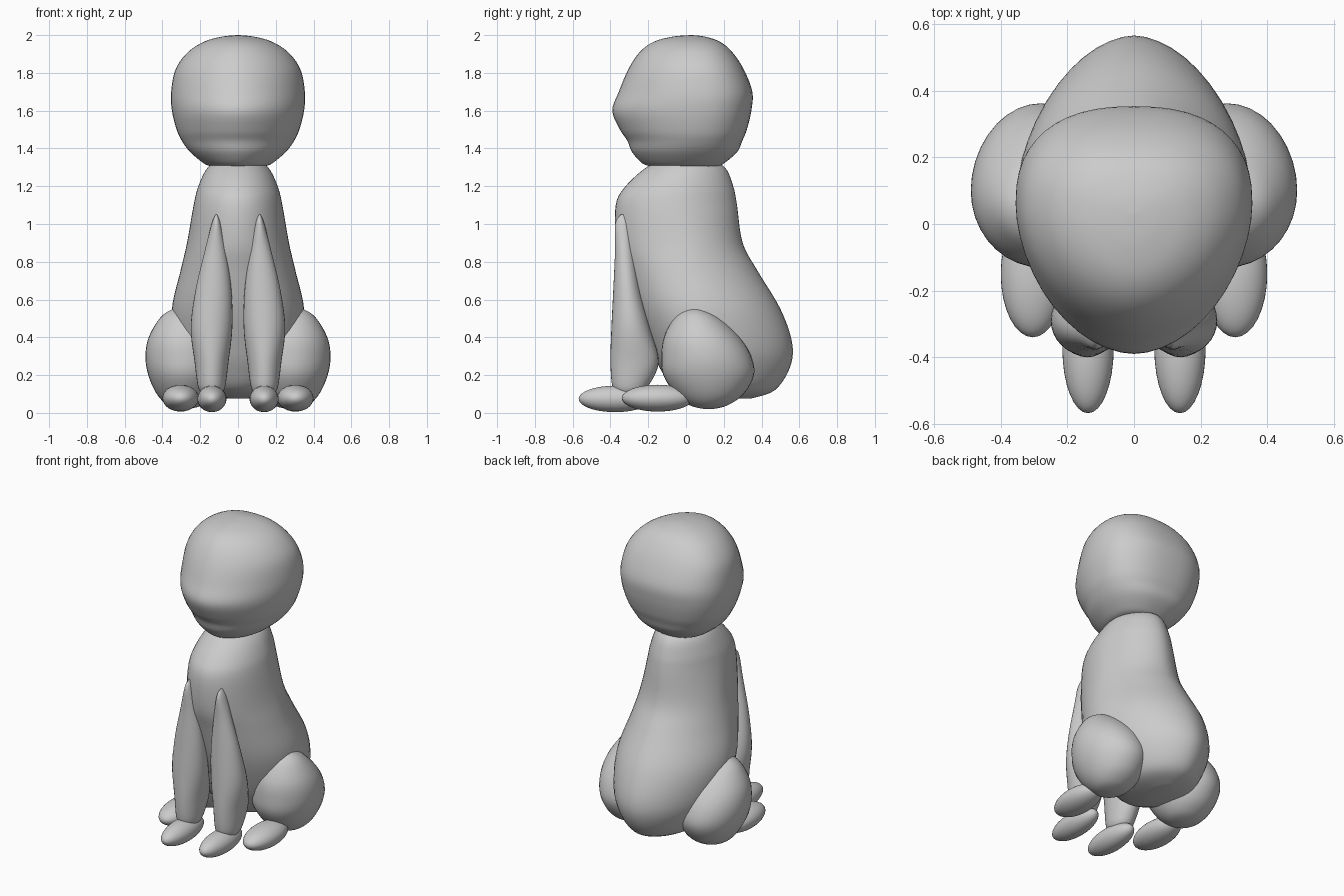
import bpy, bmesh, math

grey = bpy.data.materials.new("light grey")
grey.diffuse_color = (0.6, 0.6, 0.6, 1)


def finish(name, bm):
    bmesh.ops.recalc_face_normals(bm, faces=bm.faces)
    for f in bm.faces:
        f.smooth = True
    me = bpy.data.meshes.new(name)
    bm.to_mesh(me)
    bm.free()
    me.materials.append(grey)
    ob = bpy.data.objects.new(name, me)
    bpy.context.collection.objects.link(ob)
    return ob


def refine(rows, steps):
    """Catmull-Rom interpolation through the profile rows."""
    out = []
    for i in range(len(rows) - 1):
        a, b, c, d = (rows[max(i - 1, 0)], rows[i], rows[i + 1],
                      rows[min(i + 2, len(rows) - 1)])
        for s in range(steps):
            t = s / steps
            out.append([0.5 * (2 * q + (r - p) * t + (2 * p - 5 * q + 4 * r - w) * t * t
                               + (3 * q - p - 3 * r + w) * t ** 3)
                        for p, q, r, w in zip(a, b, c, d)])
    return out + [list(rows[-1])]


def loft(name, rows, cx=0, side=1, front_pow=2.0, back_pow=2.0, n=48, steps=5):
    """Rows are (z, half width, front y, widest y, back y[, x shift])."""
    bm = bmesh.new()
    rings = []
    for r in refine(rows, steps):
        z, rx, yf, yw, yb = r[:5]
        x0 = cx + (r[5] if len(r) > 5 else 0)
        ring = []
        for k in range(n):
            a = 2 * math.pi * k / n
            c, s = math.cos(a), math.sin(a)
            e = 2 / (back_pow if s > 0 else front_pow)
            x = x0 + rx * math.copysign(abs(c) ** e, c)
            y = yw + (yb - yw if s > 0 else yw - yf) * math.copysign(abs(s) ** e, s)
            ring.append(bm.verts.new((side * x, y, z)))
        rings.append(ring)
    for lo, hi in zip(rings, rings[1:]):
        for k in range(n):
            j = (k + 1) % n
            bm.faces.new((lo[k], lo[j], hi[j], hi[k]))
    bm.faces.new(rings[0])
    bm.faces.new(rings[-1])
    return finish(name, bm)


def ellipsoid(name, centre, radii):
    bm = bmesh.new()
    bmesh.ops.create_uvsphere(bm, u_segments=32, v_segments=20, radius=1)
    for v in bm.verts:
        v.co = [c + r * p for c, r, p in zip(centre, radii, v.co)]
    return finish(name, bm)


# Pear-shaped body with a heavy rear
loft("body", [
    (0.075, 0.05, 0.12, 0.25, 0.34),
    (0.12, 0.20, -0.05, 0.20, 0.47),
    (0.24, 0.29, -0.14, 0.15, 0.55),
    (0.37, 0.335, -0.20, 0.12, 0.562),
    (0.55, 0.35, -0.27, 0.08, 0.50),
    (0.75, 0.305, -0.33, 0.02, 0.38),
    (0.90, 0.27, -0.37, 0.00, 0.30),
    (1.10, 0.235, -0.372, -0.04, 0.27),
    (1.20, 0.21, -0.32, -0.03, 0.25),
    (1.30, 0.16, -0.21, 0.00, 0.205),
    (1.36, 0.08, -0.10, 0.00, 0.10)], back_pow=1.8)

# Round head with a blunt muzzle point
loft("head", [
    (1.305, 0.14, -0.18, 0.01, 0.17),
    (1.32, 0.18, -0.23, 0.01, 0.20),
    (1.38, 0.252, -0.285, 0.02, 0.27),
    (1.44, 0.297, -0.31, 0.04, 0.298),
    (1.50, 0.325, -0.35, 0.05, 0.322),
    (1.60, 0.35, -0.39, 0.06, 0.346),
    (1.70, 0.354, -0.356, 0.06, 0.351),
    (1.82, 0.33, -0.305, 0.05, 0.305),
    (1.91, 0.265, -0.245, 0.04, 0.245),
    (1.965, 0.18, -0.17, 0.03, 0.18),
    (1.992, 0.085, -0.07, 0.03, 0.10),
    (2.0, 0.005, 0.025, 0.03, 0.035)], front_pow=1.85, back_pow=2.4)

for side, label in ((-1, "left"), (1, "right")):
    # Front leg: long teardrop rising into the chest
    loft("front_leg_" + label, [
        (0.10, 0.05, -0.36, -0.30, -0.24, 0.0),
        (0.14, 0.072, -0.39, -0.295, -0.20, 0.0),
        (0.27, 0.09, -0.40, -0.275, -0.145, 0.0),
        (0.45, 0.11, -0.395, -0.29, -0.19, 0.0),
        (0.65, 0.095, -0.385, -0.31, -0.24, -0.01),
        (0.85, 0.058, -0.376, -0.325, -0.275, -0.02),
        (1.0, 0.025, -0.375, -0.33, -0.30, -0.025),
        (1.05, 0.004, -0.345, -0.335, -0.32, -0.025)],
        cx=0.14, side=side, n=32)
    # Haunch: rounded triangle seen from the side
    loft("haunch_" + label, [
        (0.02, 0.01, 0.10, 0.12, 0.14),
        (0.04, 0.09, 0.02, 0.12, 0.22),
        (0.10, 0.15, -0.055, 0.12, 0.305),
        (0.20, 0.195, -0.12, 0.11, 0.36),
        (0.30, 0.21, -0.13, 0.10, 0.345),
        (0.40, 0.193, -0.117, 0.08, 0.285),
        (0.50, 0.135, -0.065, 0.06, 0.185),
        (0.545, 0.075, -0.01, 0.05, 0.105),
        (0.56, 0.008, 0.035, 0.045, 0.055)],
        cx=0.28, side=side, n=36)
    # Paws
    ellipsoid("front_paw_" + label, (side * 0.138, -0.375, 0.074), (0.077, 0.193, 0.07))
    ellipsoid("hind_paw_" + label, (side * 0.304, -0.15, 0.078), (0.096, 0.19, 0.071))
